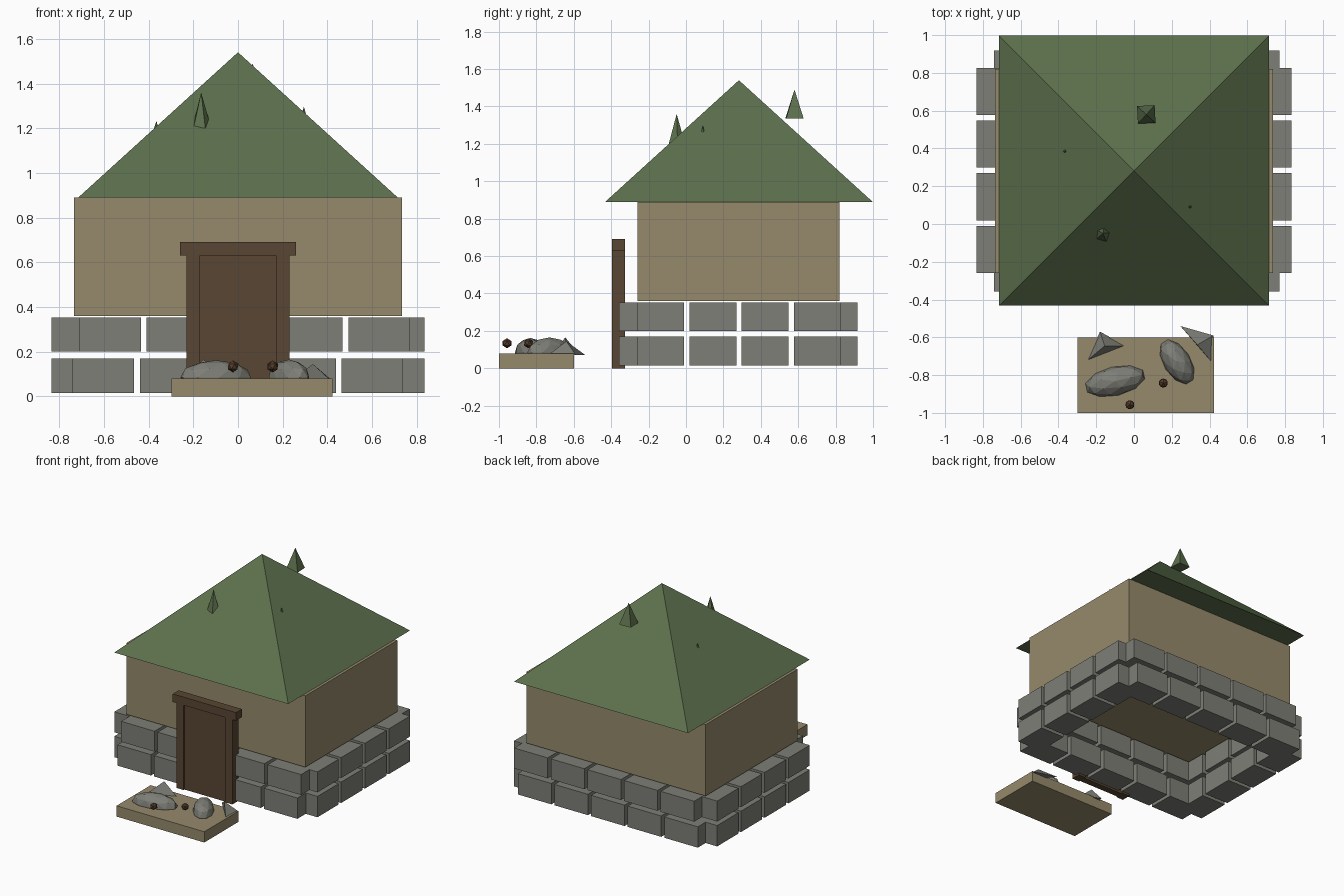
import bpy, bmesh, math
from mathutils import Matrix, Vector

if "Cube" in bpy.data.objects:
    bpy.data.objects.remove(bpy.data.objects["Cube"])


def material(name, hex_colour):
    def lin(c):
        return c / 12.92 if c <= 0.04045 else ((c + 0.055) / 1.055) ** 2.4
    m = bpy.data.materials.new(name)
    rgb = [lin(int(hex_colour[i:i + 2], 16) / 255) for i in (0, 2, 4)]
    m.diffuse_color = (*rgb, 1)
    m.use_nodes = True
    m.node_tree.nodes["Principled BSDF"].inputs["Base Color"].default_value = m.diffuse_color
    return m


CLAY = material("clay", "968A6C")
STONE = material("grey stone", "7E7E77")
GREEN = material("mossy green", "5D704D")
WOOD = material("dark wood", "594633")
BROWN = material("nut brown", "543C2A")


def finish(name, bm, mat):
    bmesh.ops.recalc_face_normals(bm, faces=bm.faces)
    me = bpy.data.meshes.new(name)
    bm.to_mesh(me)
    bm.free()
    me.materials.append(mat)
    ob = bpy.data.objects.new(name, me)
    bpy.context.collection.objects.link(ob)
    return ob


def box(name, x, y, z, mat):
    """Box from (min, max) ranges."""
    bm = bmesh.new()
    centre = [(a + b) / 2 for a, b in (x, y, z)]
    size = [b - a for a, b in (x, y, z)]
    bmesh.ops.create_cube(bm, size=1, matrix=Matrix.Translation(centre) @ Matrix.Diagonal((*size, 1)))
    return finish(name, bm, mat)


def spike(name, x, y, z0, z1, r, sides, turn, mat):
    bm = bmesh.new()
    m = Matrix.Translation((x, y, (z0 + z1) / 2)) @ Matrix.Rotation(math.radians(turn), 4, 'Z')
    bmesh.ops.create_cone(bm, cap_ends=True, segments=sides, radius1=r, radius2=0, depth=z1 - z0, matrix=m)
    return finish(name, bm, mat)


def blob(name, centre, size, turn, detail, mat):
    bm = bmesh.new()
    m = Matrix.Translation(centre) @ Matrix.Rotation(math.radians(turn), 4, 'Z') @ Matrix.Diagonal((*size, 1))
    bmesh.ops.create_icosphere(bm, subdivisions=detail, radius=1, matrix=m)
    return finish(name, bm, mat)


def shard(name, corners, tip):
    """Three-sided stone chip lying on the slab."""
    bm = bmesh.new()
    base = [bm.verts.new((x, y, 0.072)) for x, y in corners]
    top = bm.verts.new(tip)
    bm.faces.new(base)
    for i in range(3):
        bm.faces.new((base[i], base[(i + 1) % 3], top))
    return finish(name, bm, STONE)


# Walls
box("walls", (-0.735, 0.735), (-0.26, 0.82), (0.36, 0.89), CLAY)

# Pyramid roof
spike("roof", 0, 0.283, 0.89, 1.54, 0.715 * math.sqrt(2), 4, 45, GREEN)

# Stone foundation: two courses, the upper one shifted along the front and back
for row, (z0, z1, shift) in enumerate(((0.015, 0.17, 0.0), (0.2, 0.352, 0.03))):
    for i in range(5):
        x0 = -0.74 + 0.301 * i + shift
        for side, y in (("front", -0.26), ("back", 0.82)):
            box(f"{side}_stone_{row}_{i}", (x0, x0 + 0.275), (y - 0.098, y + 0.098), (z0, z1), STONE)
    for i in range(4):
        y0 = -0.26 + 0.279 * i
        for side, x in (("left", -0.735), ("right", 0.735)):
            box(f"{side}_stone_{row}_{i}", (x - 0.1, x + 0.1), (y0, y0 + 0.25), (z0, z1), STONE)

# Door, posts and lintel
box("door_panel", (-0.17, 0.17), (-0.385, -0.335), (0, 0.63), WOOD)
for side, x in (("left", -0.2), ("right", 0.2)):
    box(f"{side}_door_post", (x - 0.03, x + 0.03), (-0.395, -0.325), (0, 0.63), WOOD)
box("door_lintel", (-0.26, 0.26), (-0.395, -0.325), (0.63, 0.69), WOOD)

# Tufts on the roof
spike("roof_tuft_front", -0.165, -0.05, 1.2, 1.36, 0.046, 5, 60, GREEN)
spike("roof_tuft_back", 0.065, 0.58, 1.335, 1.49, 0.066, 4, 48, GREEN)
spike("roof_tuft_left", -0.365, 0.385, 1.08, 1.232, 0.05, 5, 20, GREEN)
spike("roof_tuft_right", 0.295, 0.09, 1.13, 1.297, 0.05, 5, 80, GREEN)

# Front slab with rocks, chips and nuts
box("slab", (-0.298, 0.423), (-1.0, -0.6), (0, 0.08), CLAY)
blob("rock_left", (-0.1, -0.832, 0.085), (0.164, 0.077, 0.077), 13, 2, STONE)
blob("rock_right", (0.228, -0.73, 0.085), (0.132, 0.072, 0.08), -58, 2, STONE)
shard("chip_left", ((-0.18, -0.57), (-0.045, -0.645), (-0.25, -0.725)), (-0.155, -0.645, 0.165))
shard("chip_right", ((0.245, -0.54), (0.42, -0.59), (0.415, -0.735)), (0.335, -0.64, 0.145))
blob("nut_left", (-0.022, -0.957, 0.134), (0.027,) * 3, 0, 1, BROWN)
blob("nut_right", (0.155, -0.842, 0.134), (0.027,) * 3, 15, 1, BROWN)
